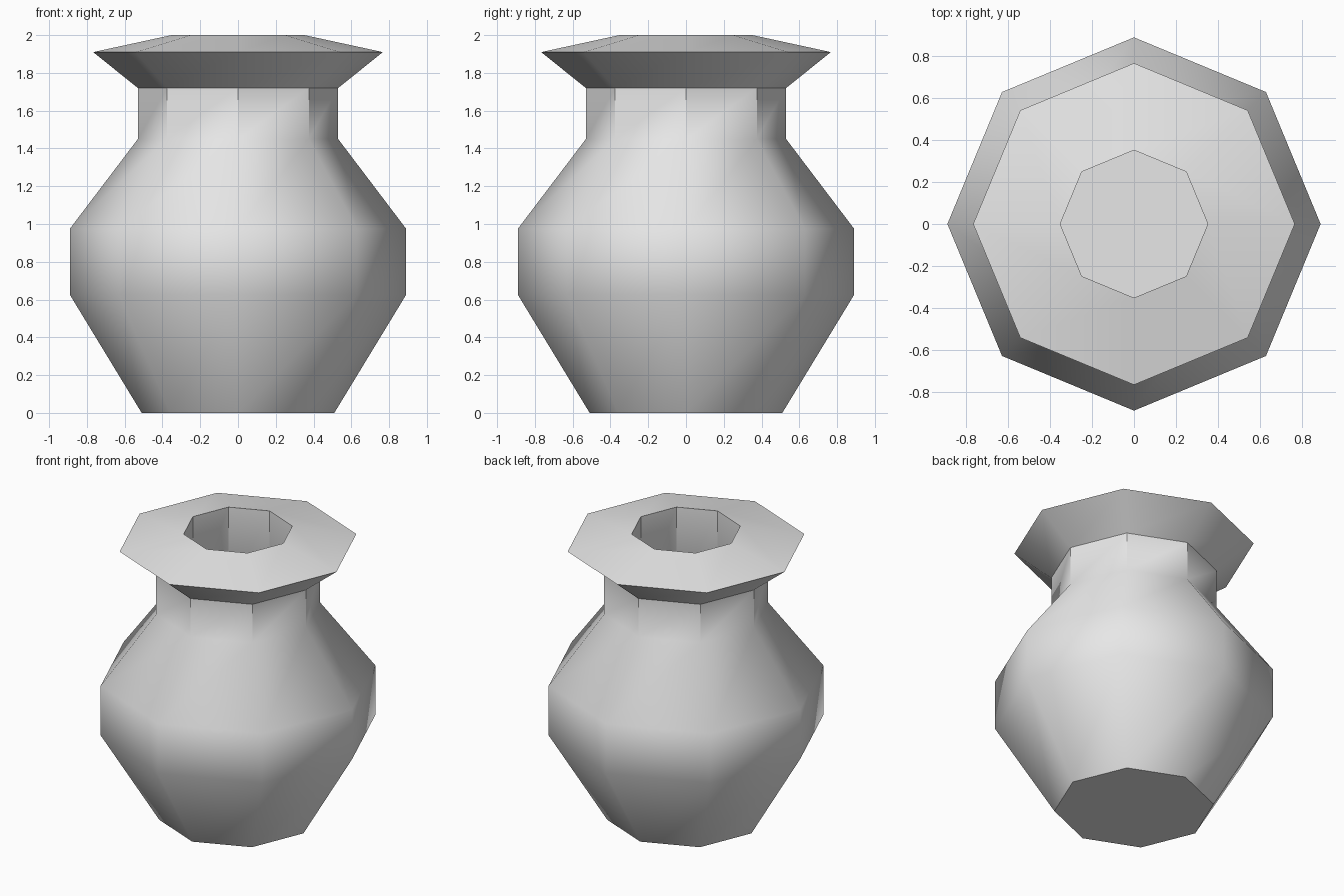
import bpy, bmesh, math

if "Cube" in bpy.data.objects:
    bpy.data.objects.remove(bpy.data.objects["Cube"])

SIDES = 8

# One grey clay colour
clay = bpy.data.materials.new("grey clay")
clay.diffuse_color = (0.8, 0.8, 0.8, 1.0)
clay.use_nodes = True
clay.node_tree.nodes["Principled BSDF"].inputs["Base Color"].default_value = clay.diffuse_color

# Wall profile (radius, height): outside from foot to lip, then down the inside
profile = [
    (0.51, 0.0), (0.89, 0.625), (0.89, 0.975), (0.53, 1.45), (0.53, 1.72),  # outside
    (0.767, 1.91), (0.352, 2.0),                                           # flared lip
    (0.352, 1.39), (0.71, 0.92), (0.71, 0.68), (0.41, 0.18),                # hollow
]


def turned_solid(name, points, material):
    """Turn a profile into an eight-sided closed body."""
    bm = bmesh.new()
    rings = []
    for r, z in points:
        angles = [2 * math.pi * i / SIDES for i in range(SIDES)]
        rings.append([bm.verts.new((r * math.cos(a), r * math.sin(a), z)) for a in angles])
    for low, high in zip(rings, rings[1:]):
        for i in range(SIDES):
            j = (i + 1) % SIDES
            bm.faces.new((low[i], low[j], high[j], high[i]))
    bm.faces.new(rings[0][::-1])  # foot
    bm.faces.new(rings[-1])       # floor of the hollow
    mesh = bpy.data.meshes.new(name)
    bm.to_mesh(mesh)
    bm.free()
    mesh.materials.append(material)
    obj = bpy.data.objects.new(name, mesh)
    bpy.context.collection.objects.link(obj)
    return obj


vase = turned_solid("vase", profile, clay)

# Smooth the belly, keep the lip, foot and neck corners crisp
bpy.context.view_layer.objects.active = vase
vase.select_set(True)
bpy.ops.object.shade_smooth_by_angle(angle=math.radians(42))
